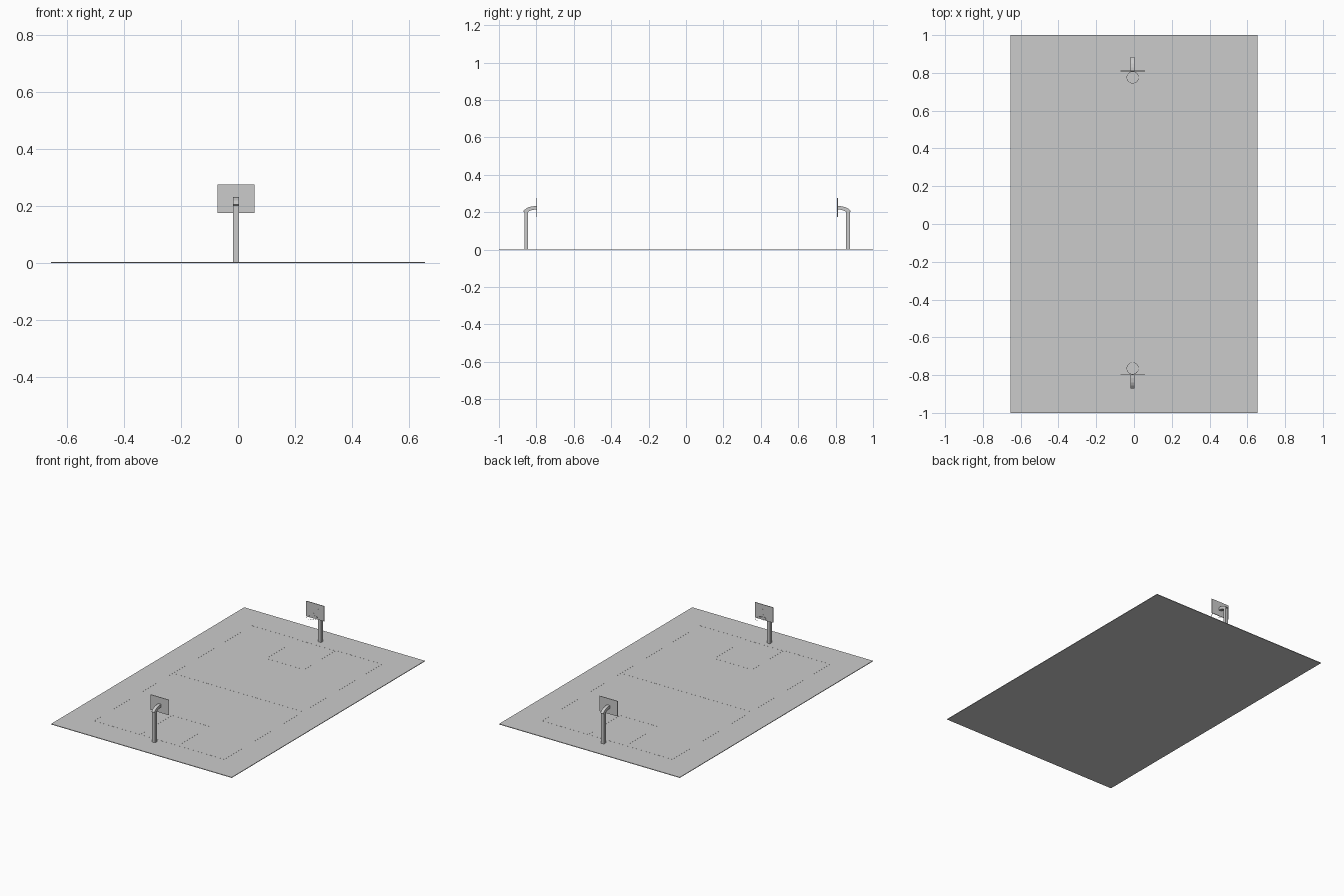
import bpy, bmesh, math

if "Cube" in bpy.data.objects:
    bpy.data.objects.remove(bpy.data.objects["Cube"])

TOP = 0.004        # court surface
LINE = 0.006       # painted line width
HOOP_X = -0.007


def finish(name, bm):
    bmesh.ops.recalc_face_normals(bm, faces=bm.faces)
    me = bpy.data.meshes.new(name)
    bm.to_mesh(me)
    bm.free()
    ob = bpy.data.objects.new(name, me)
    bpy.context.collection.objects.link(ob)
    return ob


def add_box(bm, x0, x1, y0, y1, z0, z1):
    v = bmesh.ops.create_cube(bm, size=1)["verts"]
    bmesh.ops.scale(bm, verts=v, vec=(x1 - x0, y1 - y0, z1 - z0))
    bmesh.ops.translate(bm, verts=v, vec=((x0 + x1) / 2, (y0 + y1) / 2, (z0 + z1) / 2))


def box(name, *dims):
    bm = bmesh.new()
    add_box(bm, *dims)
    return finish(name, bm)


def add_arc(bm, cx, cy, r, a0, a1, n, z, w=LINE):
    """Flat strip following an arc, angles in degrees."""
    prev = None
    for i in range(n + 1):
        a = math.radians(a0 + (a1 - a0) * i / n)
        pair = [bm.verts.new((cx + q * math.cos(a), cy + q * math.sin(a), z))
                for q in (r - w / 2, r + w / 2)]
        if prev:
            f = bm.faces.new((prev[0], prev[1], pair[1], pair[0]))
            f.normal_update()
        prev = pair


def add_frame(bm, x0, x1, y0, y1, w, z0, z1):
    add_box(bm, x0, x1, y0, y0 + w, z0, z1)
    add_box(bm, x0, x1, y1 - w, y1, z0, z1)
    add_box(bm, x0, x0 + w, y0 + w, y1 - w, z0, z1)
    add_box(bm, x1 - w, x1, y0 + w, y1 - w, z0, z1)


# Court slab
box("court", -0.655, 0.655, -1, 1, 0, TOP)

# Boundary and halfway line
Z0, Z1 = TOP, TOP + 0.0004
bm = bmesh.new()
add_frame(bm, -0.475, 0.475, -0.82, 0.82, LINE, Z0, Z1)
add_box(bm, -0.469, 0.469, -LINE / 2, LINE / 2, Z0, Z1)
finish("boundary_lines", bm)

# Centre circle
bm = bmesh.new()
add_arc(bm, 0, 0, 0.178, 0, 360, 48, Z1)
finish("centre_circle", bm)

# Key and three-point lines at each end
for end, s in (("front", 1), ("back", -1)):
    bm = bmesh.new()
    y0, y1 = sorted((-0.814 * s, -0.485 * s))
    add_frame(bm, -0.14, 0.14, y0, y1, LINE, Z0, Z1)
    start = 0 if s > 0 else 180
    add_arc(bm, 0, -0.485 * s, 0.137, start, start + 180, 24, Z1)
    add_arc(bm, 0, -0.78 * s, 0.44, start, start + 180, 40, Z1)
    finish(end + "_key_lines", bm)


def build_hoop(end, y, turn):
    """Hoop with its board at local y = 0 and the rim towards +y."""
    parts = []
    # Square pole
    parts.append(box("pole", -0.0105, 0.0105, -0.066, -0.046, TOP, 0.207))
    # Curved arm from side profile
    profile = [(-0.073, 0.205), (-0.058, 0.219), (-0.040, 0.228), (-0.018, 0.232), (-0.002, 0.232),
               (-0.002, 0.214), (-0.018, 0.213), (-0.034, 0.209), (-0.046, 0.202), (-0.066, 0.202)]
    bm = bmesh.new()
    face = bm.faces.new([bm.verts.new((-0.0105, py, pz)) for py, pz in profile])
    ext = bmesh.ops.extrude_face_region(bm, geom=[face])
    bmesh.ops.translate(bm, vec=(0.021, 0, 0),
                        verts=[e for e in ext["geom"] if isinstance(e, bmesh.types.BMVert)])
    if face.is_valid and all(len(e.link_faces) == 1 for e in face.edges):
        bm.faces.new([v for v in face.verts])
    parts.append(finish("arm", bm))
    # Backboard with target square
    parts.append(box("backboard", -0.0655, 0.0655, -0.002, 0.002, 0.175, 0.275))
    bm = bmesh.new()
    for x0, x1, z0, z1 in ((-0.024, 0.024, 0.206, 0.209), (-0.024, 0.024, 0.241, 0.244),
                           (-0.024, -0.021, 0.209, 0.241), (0.021, 0.024, 0.209, 0.241)):
        add_box(bm, x0, x1, 0.002, 0.0024, z0, z1)
    parts.append(finish("target_square", bm))
    # Thin rim
    bm = bmesh.new()
    add_arc(bm, 0, 0.034, 0.031, 0, 360, 32, 0.195, 0.002)
    parts.append(finish("rim", bm))
    for p in parts:
        p.name = end + "_" + p.name
        p.location = (HOOP_X, y, 0)
        p.rotation_euler.z = turn


build_hoop("front", -0.798, 0)
build_hoop("back", 0.81, math.pi)
